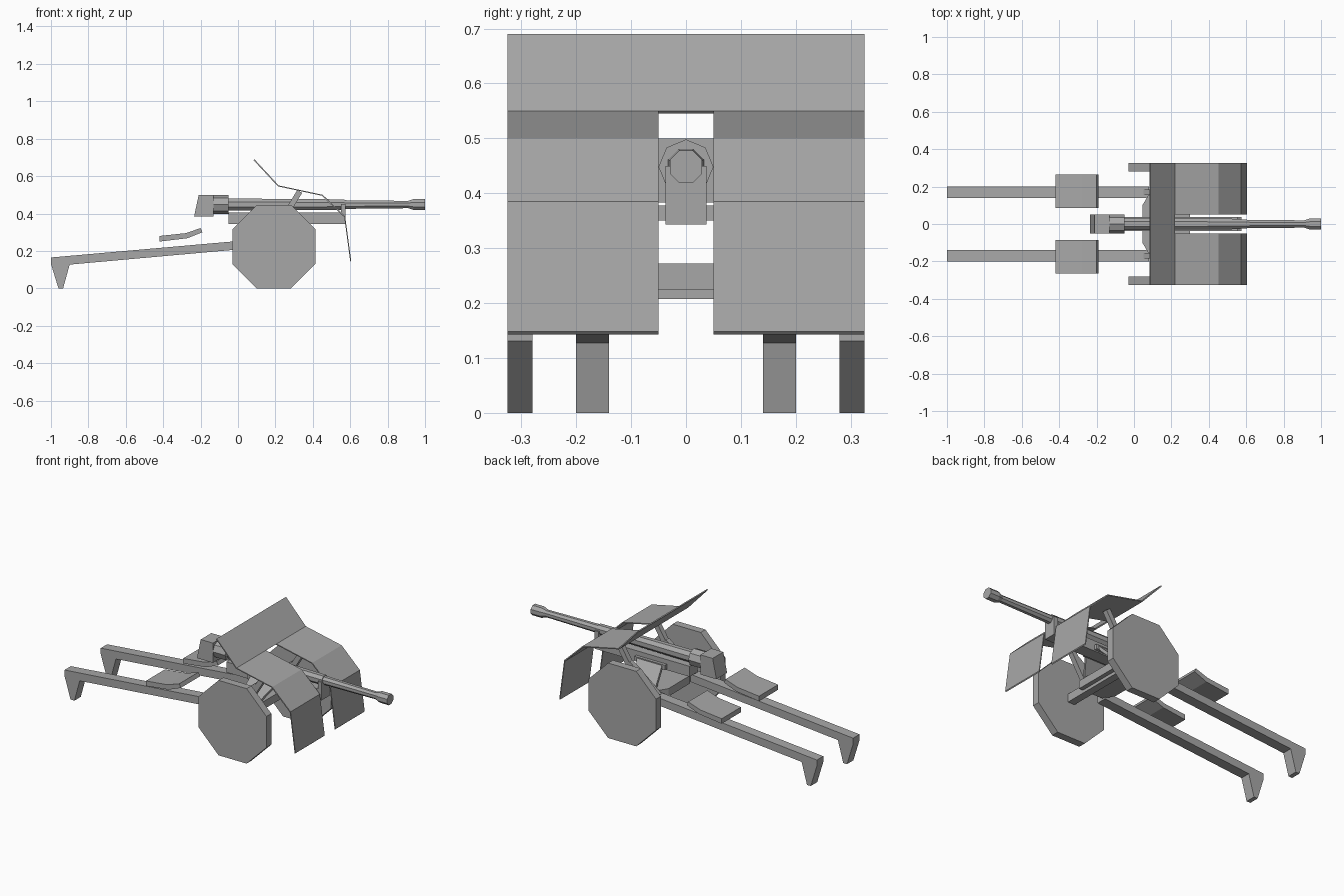
import bpy, bmesh, math
from mathutils import Vector

cube = bpy.data.objects.get("Cube")
if cube:
    bpy.data.objects.remove(cube)

# Single painted-metal colour
metal = bpy.data.materials.new("grey_metal")
metal.use_nodes = True
GREY = (0.39, 0.39, 0.39, 1)
metal.diffuse_color = GREY
metal.node_tree.nodes["Principled BSDF"].inputs["Base Color"].default_value = GREY


def finish(name, bm):
    bmesh.ops.recalc_face_normals(bm, faces=bm.faces)
    mesh = bpy.data.meshes.new(name)
    bm.to_mesh(mesh)
    bm.free()
    mesh.materials.append(metal)
    obj = bpy.data.objects.new(name, mesh)
    bpy.context.collection.objects.link(obj)
    return obj


def extrude(name, points, offset):
    bm = bmesh.new()
    face = bm.faces.new([bm.verts.new(p) for p in points])
    result = bmesh.ops.extrude_face_region(bm, geom=[face], use_keep_orig=True)
    moved = [g for g in result["geom"] if isinstance(g, bmesh.types.BMVert)]
    bmesh.ops.translate(bm, verts=moved, vec=offset)
    return finish(name, bm)


def side_profile(name, xz, y0, y1):
    return extrude(name, [(x, y0, z) for x, z in xz], (0, y1 - y0, 0))


def pair(name, xz, y0, y1):
    side_profile("front_" + name, xz, -y1, -y0)
    side_profile("back_" + name, xz, y0, y1)


def box(name, x0, x1, y0, y1, z0, z1):
    return side_profile(name, [(x0, z0), (x1, z0), (x1, z1), (x0, z1)], y0, y1)


def turned(name, stations, z, turn=0.0, sides=8):
    # Loft of (x, radius) rings along the barrel direction
    bm = bmesh.new()
    rings = []
    for x, r in stations:
        ring = []
        for i in range(sides):
            a = math.tau * (i + turn) / sides
            ring.append(bm.verts.new((x, r * math.cos(a), z + r * math.sin(a))))
        rings.append(ring)
    for a, b in zip(rings, rings[1:]):
        for i in range(sides):
            j = (i + 1) % sides
            bm.faces.new((a[i], a[j], b[j], b[i]))
    bm.faces.new(rings[0])
    bm.faces.new(rings[-1])
    return finish(name, bm)


def beam(name, start, end, width):
    a, b = Vector(start), Vector(end)
    d = (b - a).normalized()
    u = d.cross(Vector((0, 1, 0))).normalized() * width / 2
    v = d.cross(u).normalized() * width / 2
    return extrude(name, [a + u + v, a + u - v, a - u - v, a - u + v], b - a)


def sheet(name, line, y0, y1, thick=0.008):
    # Folded plate: the line and its copy shifted inwards
    back = [(x - thick * 0.6, z - thick * 0.6) for x, z in reversed(line)]
    return side_profile(name, line + back, y0, y1)


# Wheels and axle
wheel = []
for i in range(8):
    a = math.tau * (i + 0.5) / 8
    wheel.append((0.192 + 0.241 * math.cos(a), 0.2227 + 0.241 * math.sin(a)))
pair("wheel", wheel, 0.28, 0.325)
box("axle", 0.17, 0.215, -0.285, 0.285, 0.207, 0.255)

# Trail legs with spade feet
pair("trail", [(-1, 0.165), (-1, 0.13), (-0.96, 0), (-0.935, 0),
               (-0.9, 0.127), (0.08, 0.215), (0.08, 0.26)], 0.14, 0.2)

# Crew seats
pair("seat", [(-0.42, 0.28), (-0.28, 0.295), (-0.2, 0.322), (-0.19, 0.3),
              (-0.27, 0.268), (-0.42, 0.25)], 0.085, 0.265)

# Carriage base with chamfered corners, and the yoke that carries the gun
base = [(0.045, -0.1), (0.08, -0.16), (0.24, -0.16), (0.24, 0.16),
        (0.08, 0.16), (0.045, 0.1)]
extrude("carriage_base", [(x, y, 0.225) for x, y in base], (0, 0, 0.047))
box("yoke_bridge", 0.1, 0.3, -0.055, 0.055, 0.35, 0.378)
for label, s in (("front", -1), ("back", 1)):
    cheek = [(0.1, s * 0.155, 0.26), (0.22, s * 0.155, 0.26),
             (0.29, s * 0.052, 0.375), (0.12, s * 0.052, 0.375)]
    extrude(label + "_yoke_cheek", cheek, (0, -s * 0.012, -0.012))

# Gun: breech, barrel, muzzle and cradle
side_profile("breech_block", [(-0.21, 0.5), (-0.13, 0.5), (-0.13, 0.383),
                              (-0.235, 0.383)], -0.05, 0.05)
z = 0.448
turned("breech_ring", [(-0.13, 0.05), (-0.05, 0.05)], z)
turned("barrel_sleeve", [(-0.05, 0.035), (0.57, 0.03)], z, 0.5)
turned("barrel", [(0.57, 0.025), (0.92, 0.021)], z, 0.5)
turned("muzzle", [(0.91, 0.021), (0.94, 0.032), (1.0, 0.032)], z, 0.5)
box("cradle", -0.05, 0.57, -0.037, 0.037, 0.343, 0.405)
box("cradle_cap", 0.55, 0.575, -0.037, 0.037, 0.343, 0.45)

# Folded shield with a gun slot and braces down to the trails
fold = [(0.088, 0.69), (0.218, 0.55), (0.453, 0.5), (0.573, 0.385), (0.605, 0.148)]
sheet("shield_top", fold[:2], -0.325, 0.325)
for label, s in (("front", -1), ("back", 1)):
    sheet(label + "_shield_wing", fold[1:], *sorted((s * 0.05, s * 0.325)))
    beam(label + "_shield_brace", (0.33, s * 0.17, 0.518), (0.16, s * 0.17, 0.24), 0.03)
    beam(label + "_trail_brace", (0.25, s * 0.17, 0.4), (0.06, s * 0.17, 0.25), 0.03)
